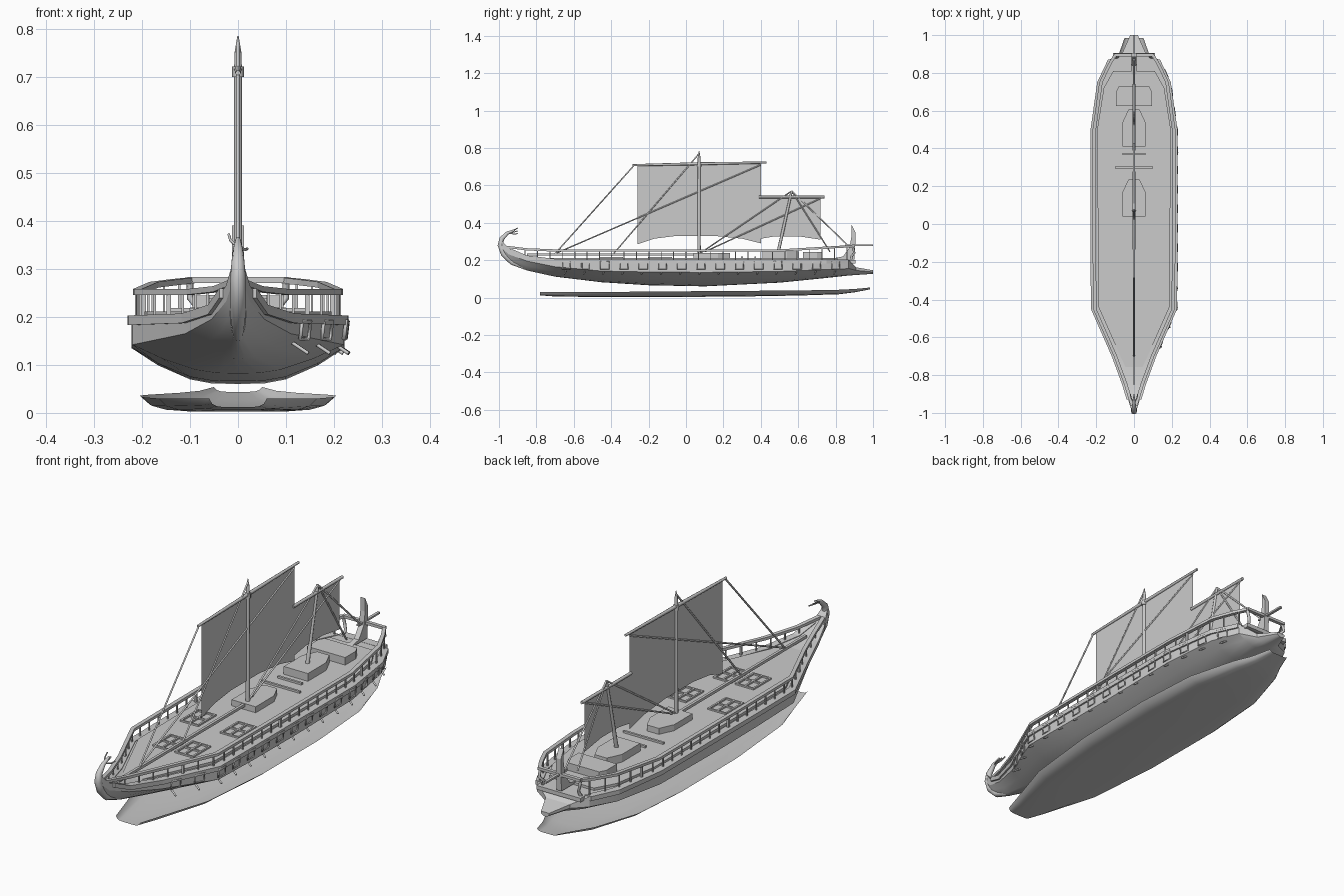
import bpy, bmesh, math
from mathutils import Vector

if "Cube" in bpy.data.objects:
    bpy.data.objects.remove(bpy.data.objects["Cube"])


def add_mesh(name, verts, faces, smooth=None):
    me = bpy.data.meshes.new(name)
    me.from_pydata(verts, [], faces)
    ob = bpy.data.objects.new(name, me)
    bpy.context.collection.objects.link(ob)
    bm = bmesh.new()
    bm.from_mesh(me)
    bmesh.ops.remove_doubles(bm, verts=bm.verts, dist=1e-5)
    bmesh.ops.recalc_face_normals(bm, faces=bm.faces)
    bm.to_mesh(me)
    bm.free()
    if smooth:
        bpy.ops.object.select_all(action='DESELECT')
        ob.select_set(True)
        bpy.context.view_layer.objects.active = ob
        bpy.ops.object.shade_smooth_by_angle(angle=math.radians(smooth))
    return ob


def loft(name, rings, cap_top, cap_ends, smooth=None):
    n = len(rings[0])
    verts = [p for r in rings for p in r]
    faces = []
    for i in range(len(rings) - 1):
        for j in range(n if cap_top else n - 1):
            k = (j + 1) % n
            faces.append((i * n + j, i * n + k, (i + 1) * n + k, (i + 1) * n + j))
    if cap_ends:
        faces += [tuple(range(n)), tuple(range((len(rings) - 1) * n, len(rings) * n))]
    return add_mesh(name, verts, faces, smooth)


def prism(name, outline, z0, z1):
    n = len(outline)
    rings = [[(x, y, z) for x, y in outline] for z in (z0, z1)]
    return loft(name, rings, True, True)


def box(name, x, y, z, sx, sy, sz):
    o = [(x - sx / 2, y - sy / 2), (x + sx / 2, y - sy / 2), (x + sx / 2, y + sy / 2), (x - sx / 2, y + sy / 2)]
    return prism(name, o, z - sz / 2, z + sz / 2)


def rod(name, pts, r, radii=None, res=1, cyclic=False):
    cu = bpy.data.curves.new(name, 'CURVE')
    cu.dimensions = '3D'
    cu.bevel_depth, cu.bevel_resolution, cu.use_fill_caps = r, res, True
    sp = cu.splines.new('POLY')
    sp.points.add(len(pts) - 1)
    sp.use_cyclic_u = cyclic
    for i, p in enumerate(pts):
        sp.points[i].co = (*p, 1)
        sp.points[i].radius = radii[i] if radii else 1
    tmp = bpy.data.objects.new(name + "_curve", cu)
    bpy.context.collection.objects.link(tmp)
    dg = bpy.context.evaluated_depsgraph_get()
    me = bpy.data.meshes.new_from_object(tmp.evaluated_get(dg))
    bpy.data.objects.remove(tmp)
    ob = bpy.data.objects.new(name, me)
    bpy.context.collection.objects.link(ob)
    return ob


def interp(table, y, col):
    for a, b in zip(table, table[1:]):
        if y <= b[0]:
            t = max(0, (y - a[0]) / (b[0] - a[0]))
            return a[col] + t * (b[col] - a[col])
    return table[-1][col]


# hull: station y, half width, keel z, chine z, top z, flare exponent
ST = [(-.99, .012, .24, .27, .31, 1.5), (-.95, .025, .19, .232, .265, 1.7), (-.85, .055, .145, .195, .222, 1.7),
      (-.7, .11, .112, .165, .204, 1.5), (-.45, .22, .082, .142, .2, 1.15), (-.2, .222, .066, .137, .2, 1),
      (.1, .222, .06, .135, .2, 1), (.5, .222, .08, .14, .2, 1), (.75, .187, .105, .15, .2, 1),
      (.87, .13, .118, .155, .2, 1), (.91, .06, .121, .145, .162, 1), (1.0, .02, .127, .137, .146, 1)]
SEC = [(.25, .02), (.45, .13), (.75, .52), (1, 1)]
rings = []
for y, w, zk, zc, zt, p in ST:
    half = [(w * f ** p, zk + (zc - zk) * g) for f, g in SEC] + [(w, zt)]
    rings.append([(-x, y, z) for x, z in reversed(half)] + [(0, y, zk)] + [(x, y, z) for x, z in half])
loft("hull", rings, True, True, 20)

# separate shallow bottom shell: y, half width, floor z, rim z
SH = [(-.78, .06, .012, .03), (-.7, .085, .006, .03), (-.45, .165, .003, .03), (-.1, .2, .003, .033),
      (.3, .205, .006, .036), (.6, .185, .011, .038), (.82, .12, .018, .042), (.9, .08, .028, .046), (.985, .05, .044, .054)]
rings = []
for y, w, zb, zt in SH:
    half = [(w * f, zb + (zt - zb) * g) for f, g in ((.5, 0), (.75, .12), (.9, .4), (1, 1))]
    rings.append([(-x, y, z) for x, z in reversed(half)] + [(0, y, zb)] + [(x, y, z) for x, z in half])
loft("bottom_shell", rings, False, False, 40)

# curling prow with its prongs
PROW = [(-.86, .16), (-.93, .19), (-.975, .235), (-.992, .28), (-.985, .315), (-.955, .345), (-.915, .362)]
rod("prow_post", [(0, y, z) for y, z in PROW], .016, [.7, 1, 1.05, 1, .85, .6, .3], 3)
for i, dx in enumerate((-.016, 0, .016)):
    rod(f"prow_prong_{i}", [(0, -.95, .345), (dx, -.92, .36 - .01 * i), (dx * 1.2, -.9, .372 - .015 * i)], .003)

# stern ornament and deck slab
fin = [(.76, .205), (.84, .22), (.875, .27), (.885, .33), (.885, .39), (.905, .35), (.905, .28), (.9, .205)]
loft("stern_fin", [[(x, y, z) for y, z in fin] for x in (-.012, .012)], True, True)
half = [(.03, -.79), (.09, -.66), (.188, -.44), (.195, .5), (.16, .72), (.11, .81)]
prism("deck", half + [(-x, y) for x, y in reversed(half)], .195, .211)

# wale along each side, rail and its posts
WY = [-.93, -.85, -.7, -.45, -.2, .1, .5, .75, .87]
for s in (-1, 1):
    side = "right" if s > 0 else "left"
    wale = []
    for y in WY:
        x, z = interp(ST, y, 1), interp(ST, y, 4) - .001
        wale.append([(s * (x + a), y, z + b) for a, b in ((-.025, -.016), (.008, -.016), (.008, .004), (-.025, .004))])
    loft(f"wale_{side}", wale, True, True)
    rail = []
    for y in [-.96, -.9, -.85, -.7, -.45, -.1, .25, .5, .75, .84, .895]:
        x = max(.008, interp(ST, y, 1) - .012)
        if y > .88:
            x = .1
        z = .252 + max(0, -y - .8) * .12 + max(0, y - .5) * .06
        rail.append((s * x, y, z))
    rings = [[(x + a * s, y, z + b) for a, b in ((-.009, -.006), (.009, -.006), (.009, .006), (-.009, .006))] for x, y, z in rail]
    loft(f"rail_{side}", rings, True, True)
    n = 27
    for i in range(n):
        y = -.86 + 1.72 * i / (n - 1)
        x = s * (interp(ST, y, 1) - .012)
        zt = interp([(p[1], p[2]) for p in rail], y, 1)
        zb = interp(ST, y, 4) - .005
        t = .009 if i % 9 == 4 else .005
        box(f"rail_post_{side}_{i}", x, y, (zb + zt) / 2, t, t, zt - zb)
    rod(f"stern_bracket_{side}", [(s * .1, .89, .276), (s * .1, .9, .24), (s * .085, .885, .22), (s * .1, .88, .19)], .007)
box("stern_wale", 0, .885, .192, .22, .04, .018)
box("stern_rail", 0, .895, .277, .21, .016, .012)
box("stern_beam", 0, .925, .279, .012, .15, .008)

# oar ports with stub oars, on the right side
for i in range(15):
    y = -.64 + 1.44 * i / 14
    x, z = interp(ST, y, 1) + .004, .173
    d = Vector((interp(ST, y + .02, 1) - interp(ST, y - .02, 1), .04, 0)).normalized()
    c = Vector((x, y, z))
    u = Vector((0.12, 0, 1)) * .019
    w = d * .022
    rod(f"oar_port_{i}", [c - u - w, c + u - w, c + u + w, c - u + w], .004, None, 0, True)
    rod(f"oar_stub_{i}", [(x - .03, y, .148), (x + .006, y - .01, .124)], .004)

# mast steps, cabin and deck fittings
for nm, y0, z in (("main_mast_step", .04, .238), ("aft_mast_step", .41, .246)):
    prism(nm, [(-.06, y0), (.06, y0), (.06, y0 + .13), (.03, y0 + .195), (-.03, y0 + .195), (-.06, y0 + .13)], .205, z)
prism("stern_cabin", [(-.095, .625), (.095, .625), (.095, .7), (.08, .73), (-.08, .73), (-.095, .7)], .205, .245)
box("cross_beam_long", 0, .3, .215, .2, .01, .01)
box("cross_beam_short", 0, .37, .215, .12, .01, .01)
box("lower_boom", 0, -.4, .23, .012, .9, .012)
for k, (hx, hy) in enumerate(((-.1, -.14), (.1, -.14), (-.055, -.4), (.055, -.4))):
    for t in (-1, 0, 1):
        box(f"hatch_{k}_bar_x{t}", hx, hy + t * .06, .214, .09, .008, .008)
        box(f"hatch_{k}_bar_y{t}", hx + t * .042, hy, .214, .008, .128, .008)

# masts and yards
rod("main_mast", [(0, .07, .2), (0, .07, .715), (0, .07, .75), (0, .07, .785)], .009, [1, .9, .8, .15], 2)
rod("main_mast_cap", [(0, .07, .7), (0, .07, .722)], .012, None, 2)
rod("main_yard", [(0, -.285, .708), (0, .07, .716), (0, .43, .722)], .008, [.7, 1, .7], 2)
rod("aft_mast", [(0, .49, .23), (0, .565, .57)], .009, [1, .7], 2)
rod("aft_yard", [(0, .39, .538), (0, .74, .538)], .007, None, 2)

# sails
add_mesh("main_sail", [(0, y, z) for y, z in ((-.26, .71), (-.26, .285), (-.17, .315), (-.05, .33), (.15, .33), (.3, .315), (.4, .29), (.4, .715))],
         [tuple(range(8))])
add_mesh("aft_sail", [(0, y, z) for y, z in ((.4, .54), (.4, .315), (.48, .328), (.6, .328), (.72, .31), (.72, .54))], [tuple(range(6))])

# rigging lines on the centre plane
LINES = [(-.275, .71, -.7, .235), (.4, .71, -.7, .235), (.07, .77, -.4, .22), (.565, .57, .08, .24),
         (.73, .535, .1, .245), (.565, .57, .77, .245), (.565, .57, .87, .275)]
for i, (y0, z0, y1, z1) in enumerate(LINES):
    rod(f"rigging_{i}", [(0, y0, z0), (0, y1, z1)], .004)
